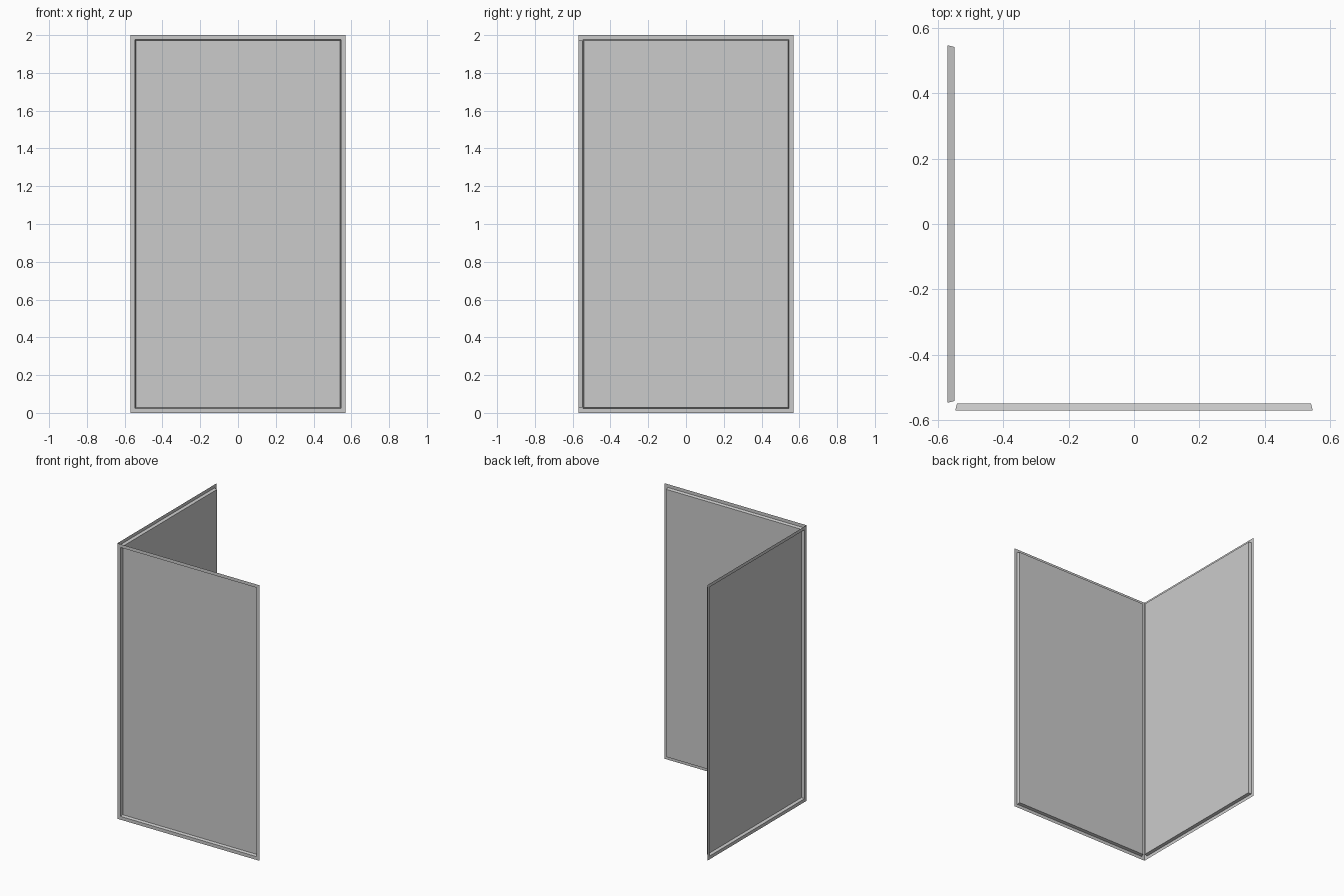
import bpy, bmesh
from mathutils import Matrix
from math import radians

if "Cube" in bpy.data.objects:
    bpy.data.objects.remove(bpy.data.objects["Cube"])

HALF, HEIGHT = 0.57, 2.0      # outer half width and height
BORDER = 0.034                # flat frame width
BEVEL, DEPTH = 0.007, 0.021   # sloped sides of the recess


def make_panel(name, angle):
    """Thin wall sheet with a flat border and a centre pressed inward."""
    bm = bmesh.new()
    corners = [(-HALF, 0), (HALF, 0), (HALF, HEIGHT), (-HALF, HEIGHT)]
    face = bm.faces.new([bm.verts.new((x, -HALF, z)) for x, z in corners])
    bm.normal_update()
    # flat border, then the recessed centre
    bmesh.ops.inset_individual(bm, faces=[face], thickness=BORDER)
    bmesh.ops.inset_individual(bm, faces=[face], thickness=BEVEL, depth=-DEPTH)
    bm.transform(Matrix.Rotation(radians(angle), 4, 'Z'))
    mesh = bpy.data.meshes.new(name)
    bm.to_mesh(mesh)
    bm.free()
    obj = bpy.data.objects.new(name, mesh)
    bpy.context.collection.objects.link(obj)
    return obj


# two walls meeting at the front left corner
make_panel("front_wall_panel", 0)
make_panel("left_wall_panel", -90)
